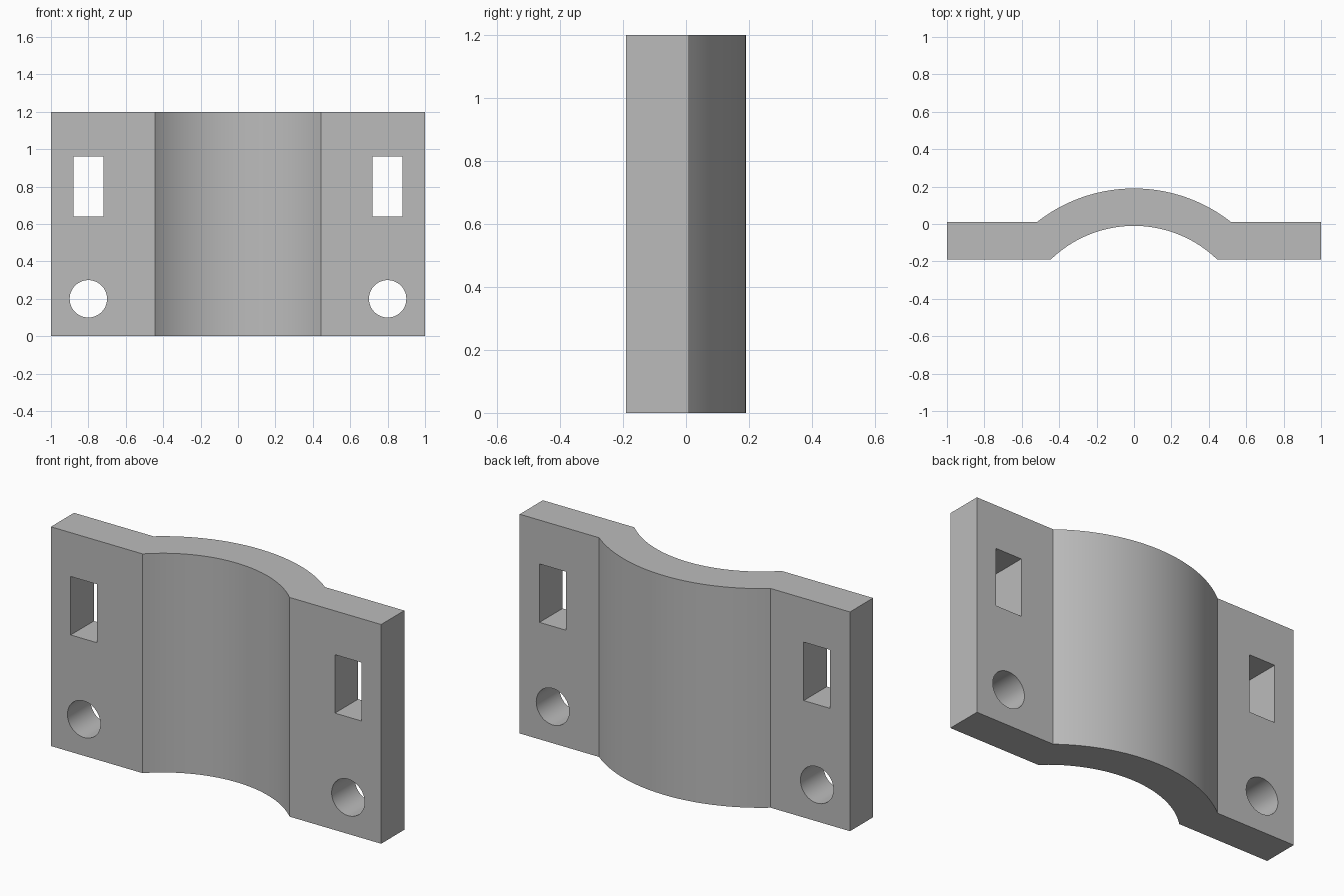
import bpy, bmesh, math

cube = bpy.data.objects.get("Cube")
if cube:
    bpy.data.objects.remove(cube, do_unlink=True)

HEIGHT, FRONT, BACK = 1.2, -0.19, 0.01
AXIS_Y, R_IN, R_OUT = -0.65, 0.64, 0.84

grey = bpy.data.materials.new("plain_grey")
grey.use_nodes = True
colour = (0.5, 0.5, 0.5, 1)
grey.diffuse_color = colour
grey.node_tree.nodes["Principled BSDF"].inputs["Base Color"].default_value = colour


def arc(radius, flat_y, steps=40):
    """Arc from left to right, ending where it meets the flat flange."""
    half = math.acos((flat_y - AXIS_Y) / radius)
    angles = [half * (2 * i / steps - 1) for i in range(steps + 1)]
    return [(radius * math.sin(a), AXIS_Y + radius * math.cos(a)) for a in angles]


def prism(name, points, depth, place):
    """Extrude a 2D outline; place maps (u, v, w) to world space."""
    bm = bmesh.new()
    rings = [[bm.verts.new(place(u, v, w)) for u, v in points] for w in depth]
    bm.faces.new(rings[0])
    bm.faces.new(rings[1])
    n = len(points)
    for i in range(n):
        j = (i + 1) % n
        bm.faces.new((rings[0][i], rings[0][j], rings[1][j], rings[1][i]))
    bmesh.ops.recalc_face_normals(bm, faces=bm.faces)
    mesh = bpy.data.meshes.new(name)
    bm.to_mesh(mesh)
    bm.free()
    mesh.materials.append(grey)
    obj = bpy.data.objects.new(name, mesh)
    bpy.context.collection.objects.link(obj)
    return obj


# Clamp plate: two flat flanges joined by a curved saddle
outline = [(-1, FRONT)] + arc(R_IN, FRONT) + [(1, FRONT), (1, BACK)]
outline += arc(R_OUT, BACK)[::-1] + [(-1, BACK)]
plate = prism("clamp_plate", outline, (0, HEIGHT), lambda u, v, w: (u, v, w))

# Strap slot and bolt hole through each flange
slot = [(-0.08, 0.64), (0.08, 0.64), (0.08, 0.96), (-0.08, 0.96)]
turns = [math.tau * i / 48 for i in range(48)]
hole = [(0.1 * math.cos(a), 0.2 + 0.1 * math.sin(a)) for a in turns]
cutters = []
for side, x in (("left", 0.8), ("right", -0.8)):
    for part, shape in (("slot", slot), ("bolt_hole", hole)):
        cutter = prism(f"{side}_{part}_cutter", shape, (-0.4, 0.3),
                       lambda u, v, w: (u + x, w, v))
        cutter.hide_render = True
        cutters.append(cutter)
        mod = plate.modifiers.new(f"{side}_{part}", 'BOOLEAN')
        mod.operation = 'DIFFERENCE'
        mod.solver = 'EXACT'
        mod.object = cutter

# Apply the cuts, discard the cutters and shade
bpy.ops.object.select_all(action='DESELECT')
plate.select_set(True)
bpy.context.view_layer.objects.active = plate
for mod in list(plate.modifiers):
    bpy.ops.object.modifier_apply(modifier=mod.name)
for cutter in cutters:
    bpy.data.objects.remove(cutter, do_unlink=True)
bpy.ops.object.shade_smooth_by_angle(angle=math.radians(30))
